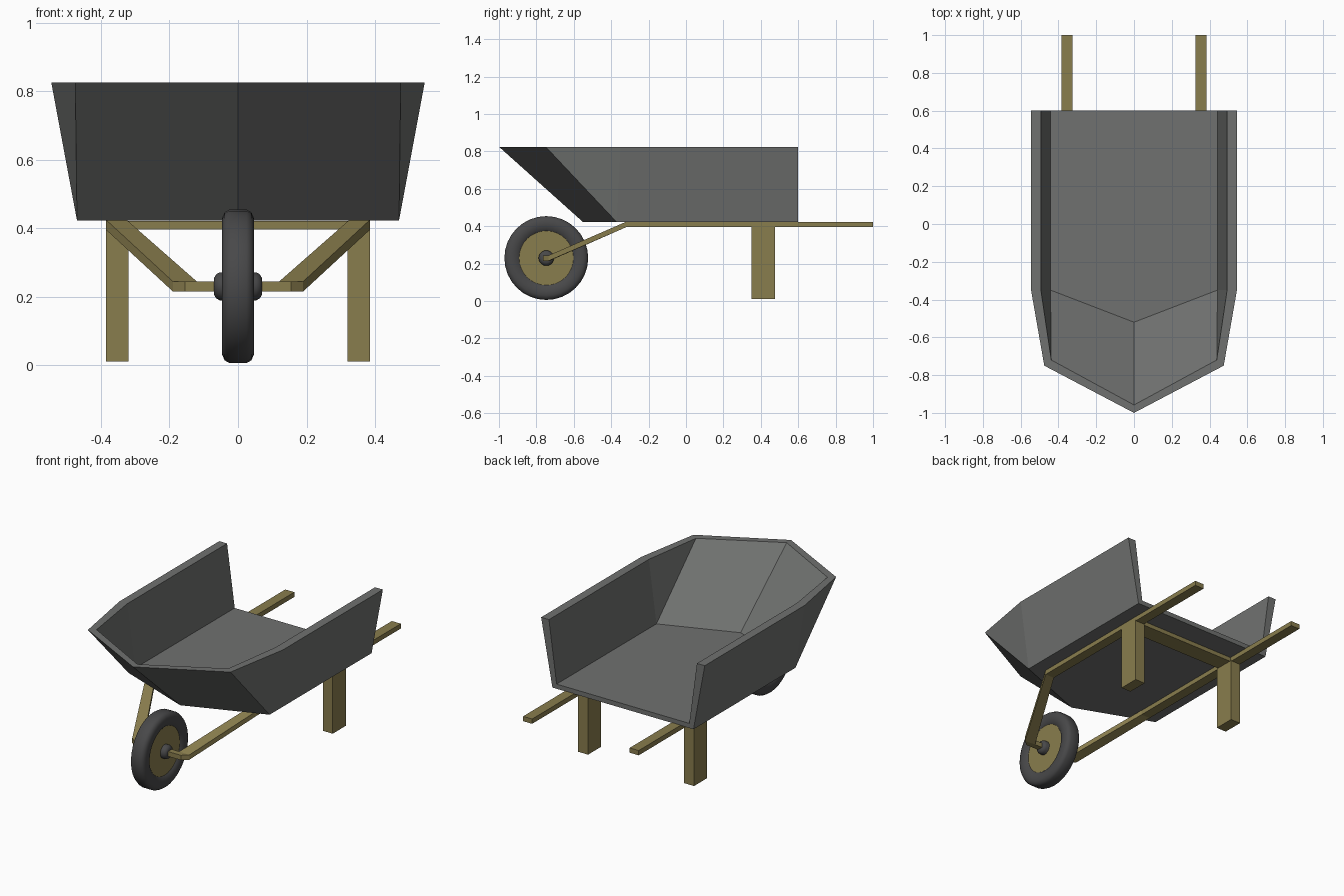
import bpy, bmesh, math
from mathutils import Matrix

default = bpy.data.objects.get("Cube")
if default:
    bpy.data.objects.remove(default)


def material(name, colour):
    m = bpy.data.materials.new(name)
    m.use_nodes = True
    m.diffuse_color = (*colour, 1)
    m.node_tree.nodes["Principled BSDF"].inputs["Base Color"].default_value = (*colour, 1)
    return m


GREY = material("tray grey", (0.16, 0.165, 0.16))
WOOD = material("olive wood", (0.25, 0.205, 0.075))
RUBBER = material("dark rubber", (0.065, 0.065, 0.067))


def make(name, bm, mat, mirrored=False):
    """Turn a bmesh into an object, optionally mirrored across x."""
    bmesh.ops.recalc_face_normals(bm, faces=bm.faces)
    mesh = bpy.data.meshes.new(name)
    bm.to_mesh(mesh)
    bm.free()
    mesh.materials.append(mat)
    obj = bpy.data.objects.new(name, mesh)
    bpy.context.collection.objects.link(obj)
    if mirrored:
        mod = obj.modifiers.new("mirror", "MIRROR")
        mod.use_clip = True
    return obj


def box(name, x, y, z, mat, mirrored=False):
    bm = bmesh.new()
    v = [bm.verts.new((a, b, c)) for a in x for b in y for c in z]
    for f in ((0, 1, 3, 2), (4, 6, 7, 5), (0, 4, 5, 1), (2, 3, 7, 6), (0, 2, 6, 4), (1, 5, 7, 3)):
        bm.faces.new([v[i] for i in f])
    return make(name, bm, mat, mirrored)


def lathe(name, profile, mat, centre, steps=32):
    """Spin a closed (x, radius) profile around the axle."""
    bm = bmesh.new()
    verts = [bm.verts.new((x, 0, r)) for x, r in profile]
    edges = [bm.edges.new((a, b)) for a, b in zip(verts, verts[1:] + verts[:1])]
    bmesh.ops.spin(bm, geom=verts + edges, cent=(0, 0, 0), axis=(1, 0, 0),
                   angle=math.tau, steps=steps, use_merge=True)
    bmesh.ops.remove_doubles(bm, verts=bm.verts, dist=0.0001)
    bmesh.ops.transform(bm, matrix=Matrix.Translation(centre), verts=bm.verts)
    obj = make(name, bm, mat)
    bpy.context.view_layer.objects.active = obj
    bpy.ops.object.select_all(action="DESELECT")
    obj.select_set(True)
    bpy.ops.object.shade_smooth_by_angle(angle=math.radians(40))
    return obj


# Tray: outer and inner shells of one half, open at the back
TOP, BASE, FLOOR, BACK = 0.825, 0.422, 0.45, 0.6
bm = bmesh.new()


def shell(low, high, z):
    b = [bm.verts.new((x, y, z)) for x, y in low]
    t = [bm.verts.new((x, y, TOP)) for x, y in high]
    c = bm.verts.new((0, BACK, z))
    for f in ((b[0], b[1], t[1], t[0]), (b[1], t[2], t[1]),
              (b[1], b[2], t[3], t[2]), (c, b[0], b[1], b[2])):
        bm.faces.new(f)
    return b, t, c


ob, ot, oc = shell([(0.47, BACK), (0.47, -0.37), (0, -0.55)],
                   [(0.545, BACK), (0.545, -0.35), (0.475, -0.75), (0, -1)], BASE)
ib, it, ic = shell([(0.442, BACK), (0.442, -0.35), (0, -0.52)],
                   [(0.493, BACK), (0.493, -0.35), (0.438, -0.72), (0, -0.958)], FLOOR)
for i in range(3):
    bm.faces.new((ot[i], ot[i + 1], it[i + 1], it[i]))
bm.faces.new((oc, ob[0], ib[0], ic))
bm.faces.new((ob[0], ot[0], it[0], ib[0]))
make("tray", bm, GREY, mirrored=True)

# Handle rail, sloping arm and axle bar: one half swept as a mitred strip
stations = [((0.385, 1.0), (0.325, 1.0), 0.395),
            ((0.385, -0.32), (0.325, -0.32), 0.395),
            ((0.19, -0.735), (0.12, -0.73), 0.215),
            ((0.155, -0.765), (0.12, -0.73), 0.215),
            ((0, -0.765), (0, -0.73), 0.215)]
bm = bmesh.new()
rings = []
for outer, inner, z in stations:
    rings.append([bm.verts.new((*p, h)) for p, h in
                  ((outer, z), (inner, z), (inner, z + 0.029), (outer, z + 0.029))])
for r, s in zip(rings, rings[1:]):
    for i in range(4):
        j = (i + 1) % 4
        bm.faces.new((r[i], r[j], s[j], s[i]))
bm.faces.new(rings[0])
bmesh.ops.remove_doubles(bm, verts=bm.verts, dist=0.0001)
make("handle_frame", bm, WOOD, mirrored=True)

# Legs and the beam between them
box("legs", (0.32, 0.386), (0.35, 0.475), (0.01, 0.4), WOOD, mirrored=True)
box("cross_beam", (-0.325, 0.325), (0.36, 0.465), (0.396, 0.421), WOOD)

# Wheel: rounded tyre, rim disc and hub
AXLE = (0, -0.747, 0.23)
half_tyre = [(0.032, 0.143), (0.042, 0.155), (0.047, 0.18), (0.046, 0.2),
             (0.039, 0.216), (0.025, 0.224)]
lathe("tyre", half_tyre + [(-x, r) for x, r in reversed(half_tyre)], RUBBER, AXLE)
lathe("rim_disc", [(0.034, 0), (0.034, 0.148), (-0.034, 0.148), (-0.034, 0)], WOOD, AXLE)
half_hub = [(0.07, 0), (0.07, 0.024), (0.064, 0.035), (0.053, 0.041)]
lathe("hub", half_hub + [(-x, r) for x, r in reversed(half_hub)], RUBBER, AXLE, 20)
